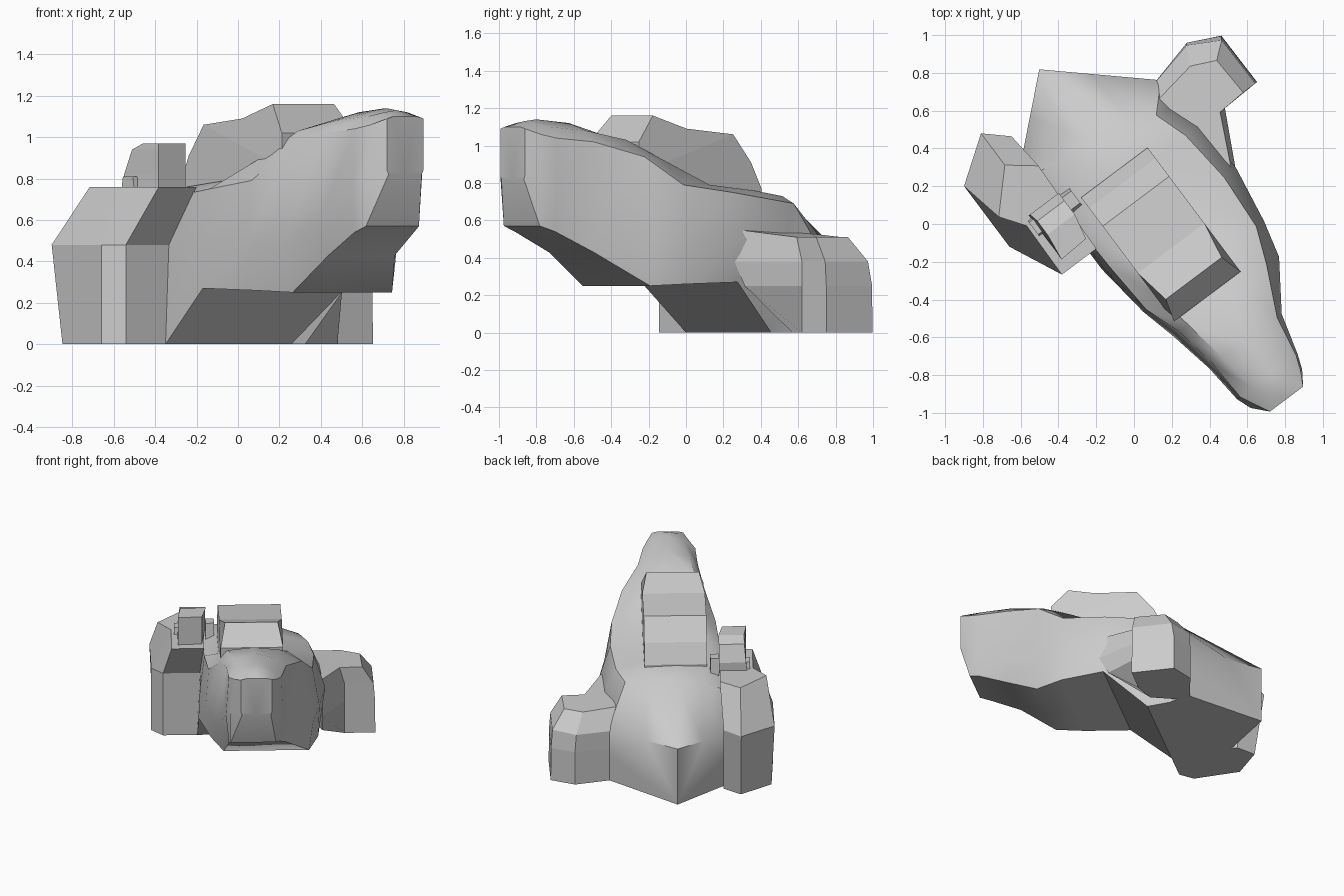
import bpy, bmesh

# Craft axes: u = forward, v = sideways, the craft sits diagonally on the grid
def world(u, v, z):
    return (0.6 * u + 0.8 * v, -0.8 * u + 0.6 * v, z)

def loft(name, rings, smooth=None):
    bm = bmesh.new()
    rows = [[bm.verts.new(world(*p)) for p in r] for r in rings]
    n = len(rows[0])
    for a, b in zip(rows, rows[1:]):
        for i in range(n):
            j = (i + 1) % n
            bm.faces.new((a[i], a[j], b[j], b[i]))
    m = n // 2 - 1
    for r in (rows[0], rows[-1]):
        bm.faces.new(r[:m + 1] + [r[-1]])
        bm.faces.new(r[m:])
    bmesh.ops.recalc_face_normals(bm, faces=bm.faces)
    me = bpy.data.meshes.new(name)
    bm.to_mesh(me)
    bm.free()
    ob = bpy.data.objects.new(name, me)
    bpy.context.collection.objects.link(ob)
    if smooth:
        bpy.ops.object.select_all(action='DESELECT')
        ob.select_set(True)
        bpy.context.view_layer.objects.active = ob
        bpy.ops.object.shade_smooth_by_angle(angle=smooth)
    return ob

def levels(name, *lv):
    return loft(name, [[(p[0], p[1], p[2] if len(p) > 2 else z) for p in pts] for z, pts in lv])

# Hull: sections from tail to nose
# u, then (z, left, right) for bottom, middle, shoulder, deck, then centre deck z
sections = [
    (-.956, (0, -.25, .57), (.2, -.25, .57), (.37, -.25, .57), (.41, -.1, .3), .43),
    (-.46, (0, -.25, .5), (.40, -.26, .58), (.69, -.24, .44), (.73, -.1, .3), .74),
    (-.21, (0, -.28, .48), (.48, -.26, .60), (.71, -.25, .50), (.76, -.15, .32), .77),
    (.09, (.27, -.28, .58), (.5, -.27, .61), (.75, -.24, .53), (.79, -.15, .33), .80),
    (.40, (.26, -.2, .55), (.5, -.24, .56), (.79, -.22, .51), (.92, -.12, .34), .93),
    (.60, (.25, -.12, .48), (.47, -.19, .51), (.94, -.15, .43), (1.03, -.09, .27), 1.05),
    (.85, (.43, -.09, .31), (.60, -.14, .34), (1.02, -.11, .31), (1.08, -.05, .24), 1.12),
    (1.07, (.54, -.10, .26), (.75, -.12, .28), (1.04, -.10, .27), (1.10, -.02, .2), 1.14),
    (1.15, (.57, -.09, .23), (.83, -.09, .25), (1.06, -.06, .24), (1.12, .02, .16), 1.13),
    (1.226, (.82, -.01, .19), (.84, -.02, .20), (1.09, -.02, .20), (1.10, .02, .16), 1.10),
]
rings = []
for k, (u, b, m, s, t, zc) in enumerate(sections):
    def p(v, z):  # swept-back V at the tail, slightly skewed deck edge ahead of it
        d = v - .09
        return (u + (0.9 * abs(d) if k == 0 else .2 * d if k == 1 else 0), v, z)
    side = (b, m, s, t)
    rings.append([p(q[1], q[0]) for q in side] + [p(.09, zc)]
                 + [p(q[2], q[0]) for q in reversed(side)] + [p(.09, b[0])])
loft("hull", rings, 0.7)

# Cabin: side profile stretched across the deck
profile = [(-.28, .68), (-.28, .77), (-.21, .91), (-.09, 1.06), (.22, 1.09), (.42, 1.16), (.54, 1.02), (.54, .85)]
loft("cabin", [[(u, -.14 + .035 * (z > 1.1), z) for u, z in profile],
               [(u, .30 - .035 * (z > 1.1), z) for u, z in profile]])

# Left engine block, leaning forward at the top
levels("left_block",
       (0, [(-.70, -.24), (-.80, -.36), (-.64, -.58), (-.30, -.60), (-.21, -.52), (-.21, -.26)]),
       (.48, [(-.76, -.24), (-.87, -.36), (-.70, -.60), (-.30, -.60), (-.21, -.52), (-.21, -.26)]),
       (.76, [(-.55, -.22), (-.66, -.36), (-.46, -.55), (-.34, -.46), (-.015, -.466), (-.015, -.238)]))

# Right engine block, lower, with a front fairing running into the hull
levels("right_block",
       (0, [(-.60, .80), (-.52, .968), (-.21, .972), (-.208, .756), (-.26, .60), (-.524, .5)]),
       (.25, [(-.60, .80), (-.52, .965), (-.21, .97), (-.208, .756), (.05, .59), (-.524, .5)]),
       (.38, [(-.59, .79), (-.50, .955), (-.21, .96), (-.208, .756), (.12, .59), (-.524, .5)]),
       (.51, [(-.49, .74), (-.43, .87), (-.21, .88), (-.20, .72), (.09, .58, .55), (-.45, .5, .53)]))

# Turret on the left block
levels("turret",
       (.74, [(-.37, -.42), (-.37, -.22), (-.09, -.25), (-.08, -.42)]),
       (.82, [(-.37, -.41), (-.37, -.22), (-.09, -.25), (-.08, -.42)]),
       (.94, [(-.32, -.40), (-.32, -.22), (-.09, -.25), (-.08, -.42)]),
       (.97, [(-.23, -.40), (-.23, -.22), (-.09, -.25), (-.08, -.42)]))

# Small fittings either side of the turret
for name, v0, v1, top in (("inner_fitting", -.22, -.16, .84), ("outer_fitting", -.44, -.39, .81)):
    levels(name,
           (.70, [(-.36, v0), (-.36, v1), (-.24, v1), (-.24, v0)]),
           (top, [(-.34, v0), (-.34, v1), (-.26, v1), (-.26, v0)]))
